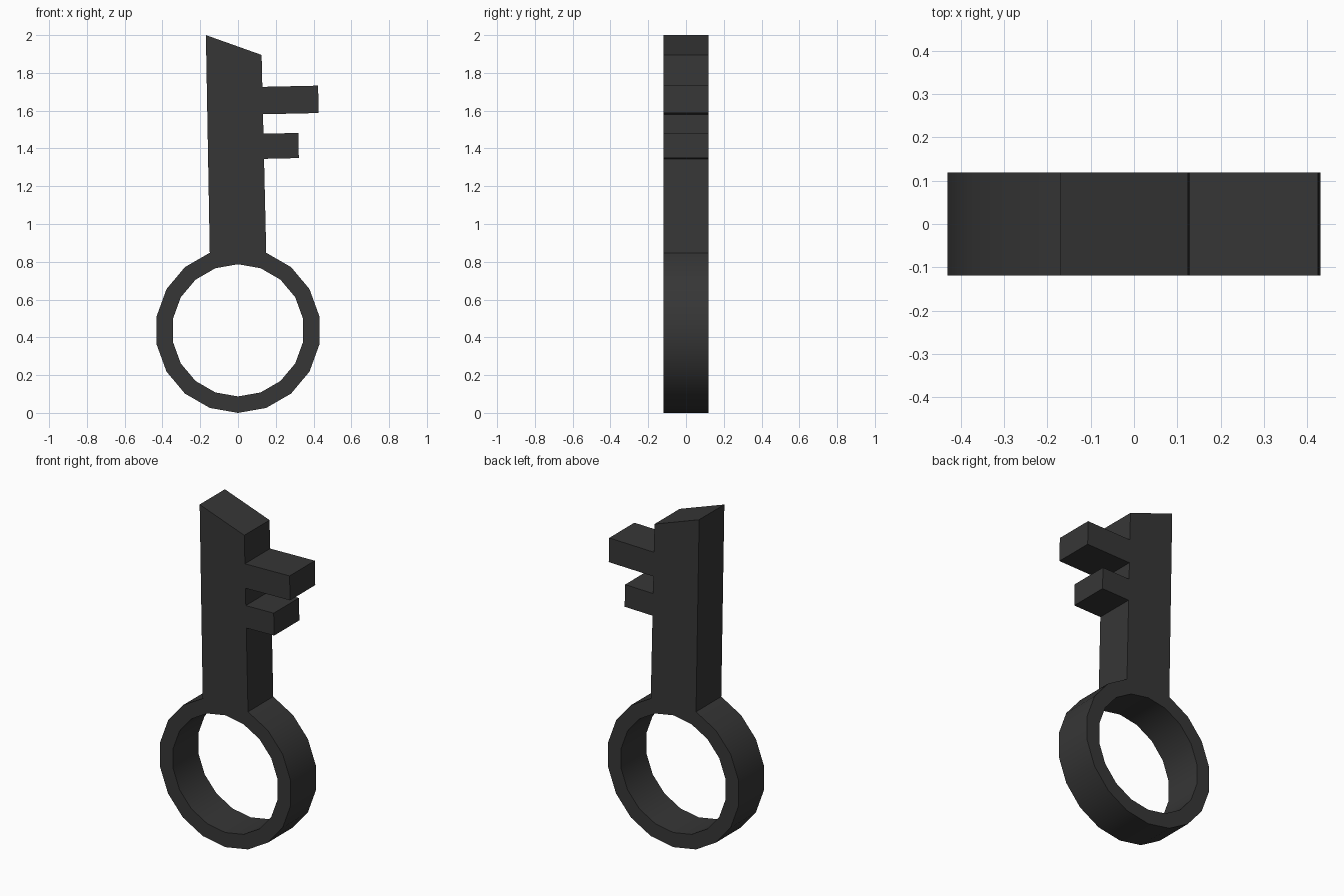
import bpy
import bmesh
from math import sin, cos, tau

cube = bpy.data.objects.get("Cube")
if cube:
    bpy.data.objects.remove(cube, do_unlink=True)

SIDES = 18
HALF_DEPTH = 0.119
OUTER, INNER = 0.437, 0.35

# Material
dark = bpy.data.materials.new("dark_grey_metal")
dark.use_nodes = True
colour = (0.037, 0.037, 0.037, 1)
dark.diffuse_color = colour
dark.node_tree.nodes["Principled BSDF"].inputs["Base Color"].default_value = colour

bm = bmesh.new()


def point(x, z):
    return bm.verts.new((x, -HALF_DEPTH, z))


def circle(radius):
    return [point(radius * sin(tau * i / SIDES), OUTER - radius * cos(tau * i / SIDES))
            for i in range(SIDES)]


# Bow: flat ring of quads
outer, inner = circle(OUTER), circle(INNER)
for i in range(SIDES):
    j = (i + 1) % SIDES
    bm.faces.new((outer[i], outer[j], inner[j], inner[i]))

# Shaft top and its right edge, which leans slightly
top = SIDES // 2
right_foot, left_foot = outer[top - 1], outer[top + 1]
tip_right, tip_left = point(0.125, 1.895), point(-0.17, 2.0)


def shaft_edge(z):
    t = (z - right_foot.co.z) / (tip_right.co.z - right_foot.co.z)
    return right_foot.co.x + t * (tip_right.co.x - right_foot.co.x)


# Teeth: reach, bottom and top, tilted to stay square to the shaft
outline = [right_foot]
for reach, low, high in ((0.322, 1.345, 1.478), (0.427, 1.581, 1.726)):
    rise = 0.022 * (reach - shaft_edge(low))
    outline += [point(shaft_edge(low), low), point(reach, low + rise),
                point(reach - 0.003, high + rise), point(shaft_edge(high), high)]
outline += [tip_right, tip_left, left_foot, outer[top]]
bm.faces.new(outline)

# Give the whole flat outline its thickness
result = bmesh.ops.extrude_face_region(bm, geom=bm.faces[:], use_keep_orig=True)
back = [v for v in result["geom"] if isinstance(v, bmesh.types.BMVert)]
bmesh.ops.translate(bm, verts=back, vec=(0, 2 * HALF_DEPTH, 0))
bmesh.ops.recalc_face_normals(bm, faces=bm.faces[:])

mesh = bpy.data.meshes.new("key")
bm.to_mesh(mesh)
bm.free()
mesh.materials.append(dark)
key = bpy.data.objects.new("key", mesh)
bpy.context.collection.objects.link(key)

# Round the ring while keeping the corners crisp
bpy.ops.object.select_all(action='DESELECT')
key.select_set(True)
bpy.context.view_layer.objects.active = key
bpy.ops.object.shade_smooth_by_angle(angle=tau / 12)
